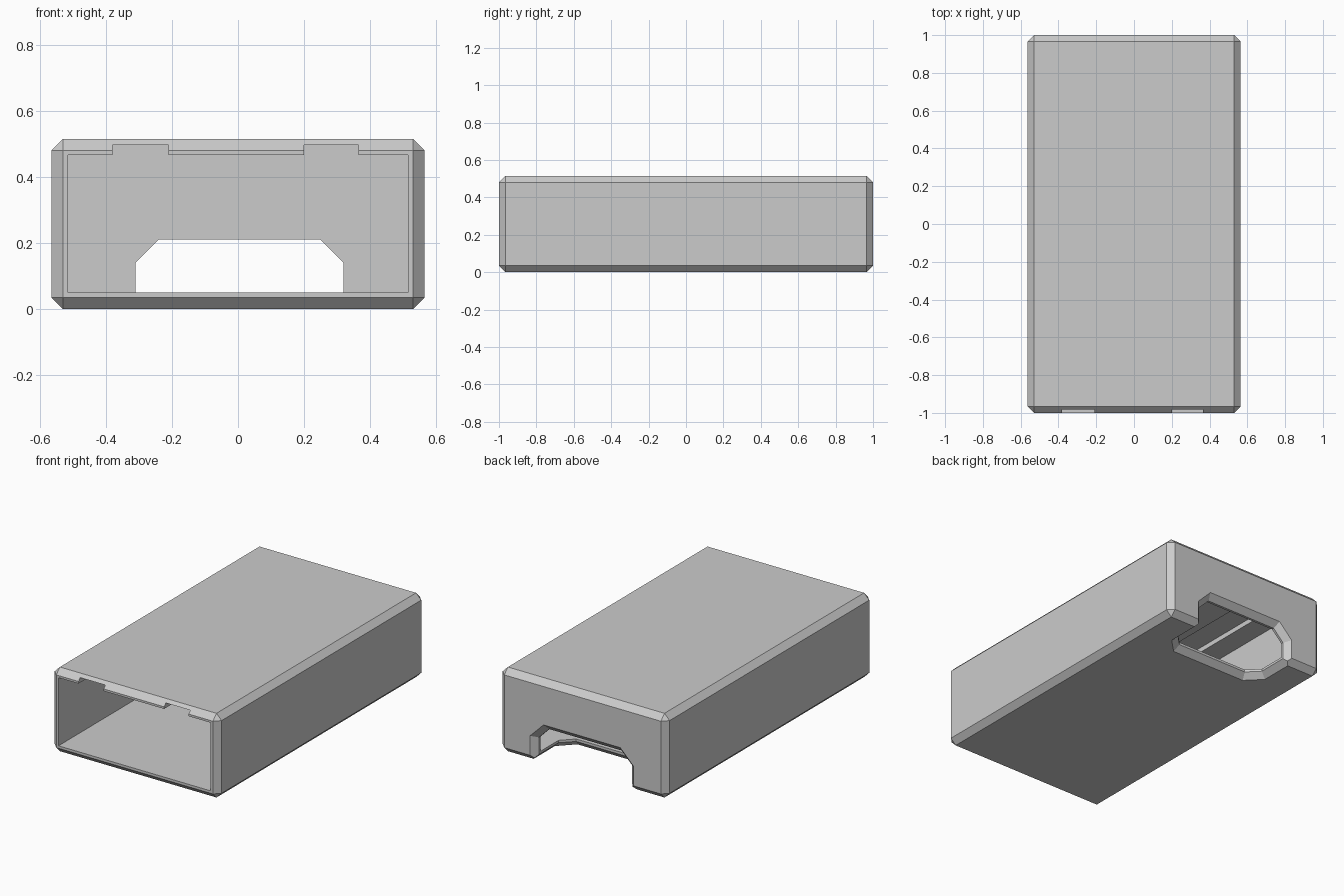
import bpy, bmesh

old = bpy.data.objects.get("Cube")
if old:
    bpy.data.objects.remove(old, do_unlink=True)

grey = bpy.data.materials.new("light grey plastic")
grey.use_nodes = True
colour = (0.6, 0.6, 0.6, 1)
grey.diffuse_color = colour
grey.node_tree.nodes["Principled BSDF"].inputs["Base Color"].default_value = colour

WIDTH, LENGTH, HEIGHT, EDGE = 1.13, 2.0, 0.515, 0.035


def make_object(name, bm):
    bmesh.ops.recalc_face_normals(bm, faces=bm.faces)
    mesh = bpy.data.meshes.new(name)
    bm.to_mesh(mesh)
    bm.free()
    mesh.materials.append(grey)
    obj = bpy.data.objects.new(name, mesh)
    bpy.context.collection.objects.link(obj)
    return obj


def loft(name, rings):
    """Closed solid through rings with equal point counts."""
    bm = bmesh.new()
    loops = [[bm.verts.new(p) for p in ring] for ring in rings]
    n = len(loops[0])
    for a, b in zip(loops, loops[1:]):
        for i in range(n):
            j = (i + 1) % n
            bm.faces.new((a[i], a[j], b[j], b[i]))
    bm.faces.new(loops[0])
    bm.faces.new(loops[-1])
    return make_object(name, bm)


def cut(target, cutter):
    mod = target.modifiers.new("cut", 'BOOLEAN')
    mod.operation = 'DIFFERENCE'
    mod.solver = 'EXACT'
    mod.object = cutter
    cutter.hide_render = True
    bpy.context.view_layer.objects.active = target
    bpy.ops.object.modifier_apply(modifier=mod.name)
    bpy.data.objects.remove(cutter, do_unlink=True)


def notch(base, top, grow):
    """Slot outline with two clipped corners, offset outwards by grow."""
    left, right, clip = -0.31 - grow, 0.32 + grow, 0.07 + 0.586 * grow
    top += grow
    return [(left, base), (left, top - clip), (left + clip, top),
            (right - clip, top), (right, top - clip), (right, base)]


# Chamfered outer sleeve
bm = bmesh.new()
bmesh.ops.create_cube(bm, size=1)
for v in bm.verts:
    v.co = (v.co.x * WIDTH, v.co.y * LENGTH, (v.co.z + 0.5) * HEIGHT)
bmesh.ops.bevel(bm, geom=bm.edges[:], offset=EDGE, segments=1, affect='EDGES')
sleeve = make_object("sleeve", bm)

# Cavity open at the front, with two rails cut into the ceiling
floor, ceiling, rail = 0.05, 0.467, 0.497
section = [(-0.515, floor), (0.515, floor), (0.515, ceiling)]
for a, b in ((0.365, 0.2), (-0.21, -0.38)):
    section += [(a, ceiling), (a, rail), (b, rail), (b, ceiling)]
section.append((-0.515, ceiling))
cut(sleeve, loft("cavity", [[(x, y, z) for x, z in section] for y in (-1.1, 0.95)]))

# Bevelled notch through the back wall
steps = ((0.1, EDGE), (0, EDGE), (-EDGE, 0), (-0.1, 0))
cut(sleeve, loft("back_notch", [[(x, 1 + d, z) for x, z in notch(-0.1, 0.21, g)]
                                for d, g in steps]))

# Matching bevelled notch through the floor
cut(sleeve, loft("floor_notch", [[(x, -v, -d) for x, v in notch(-1.1, -0.705, g)]
                                 for d, g in steps]))
